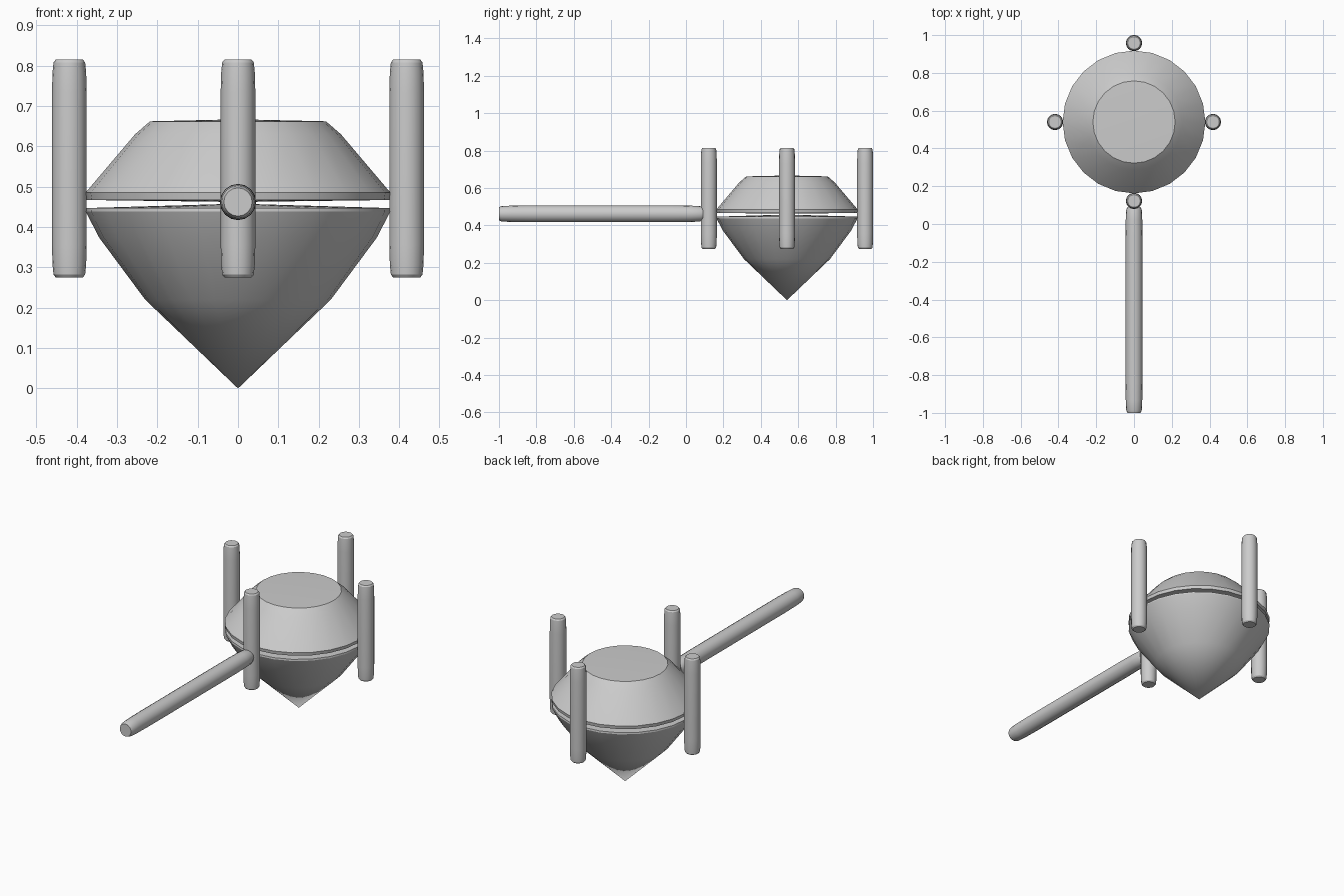
import bpy, bmesh, math
from mathutils import Matrix

if "Cube" in bpy.data.objects:
    bpy.data.objects.remove(bpy.data.objects["Cube"])

CY = 0.54  # body axis position along y


def lathe(name, profile, sides, matrix):
    """Revolve (radius, z) points about z; radius 0 becomes a pole."""
    bm = bmesh.new()
    rings = []
    for r, z in profile:
        if r == 0:
            rings.append([bm.verts.new((0, 0, z))])
        else:
            rings.append([bm.verts.new((r * math.cos(2 * math.pi * i / sides),
                                        r * math.sin(2 * math.pi * i / sides), z))
                          for i in range(sides)])
    for a, b in zip(rings, rings[1:]):
        for i in range(sides):
            j = (i + 1) % sides
            if len(a) == 1:
                bm.faces.new((a[0], b[j], b[i]))
            elif len(b) == 1:
                bm.faces.new((a[i], a[j], b[0]))
            else:
                bm.faces.new((a[i], a[j], b[j], b[i]))
    bmesh.ops.recalc_face_normals(bm, faces=bm.faces[:])
    mesh = bpy.data.meshes.new(name)
    bm.to_mesh(mesh)
    bm.free()
    obj = bpy.data.objects.new(name, mesh)
    bpy.context.collection.objects.link(obj)
    obj.matrix_world = matrix
    bpy.ops.object.select_all(action='DESELECT')
    obj.select_set(True)
    bpy.context.view_layer.objects.active = obj
    bpy.ops.object.shade_smooth_by_angle(angle=math.radians(30))
    return obj


def rod(name, radius, length, matrix):
    """Rod with softly rounded ends, centred on its own z axis."""
    half = [(0, 0.5), (0.78, 0.5), (0.91, 0.487), (0.97, 0.44), (1, 0.35)]
    pts = half + [(r, -t) for r, t in reversed(half)]
    return lathe(name, [(r * radius, t * length) for r, t in pts], 16, matrix)


body = Matrix.Translation((0, CY, 0))

# Pointed lower shell
lathe("lower_shell", [(0, 0), (0.23, 0.22), (0.345, 0.375), (0.377, 0.438),
                      (0.376, 0.447), (0, 0.458)], 24, body)

# Domed upper shell, separated by a thin seam
lathe("upper_shell", [(0, 0.462), (0.375, 0.467), (0.378, 0.485),
                      (0.255, 0.63), (0.218, 0.662), (0, 0.667)], 24, body)

# Four upright posts around the rim
for k, side in enumerate(("right", "back", "left", "front")):
    a = k * math.pi / 2
    rod(side + "_post", 0.043, 0.54,
        Matrix.Translation((0.418 * math.cos(a), CY + 0.418 * math.sin(a), 0.545)))

# Long handle reaching forward from the front post
rod("handle", 0.045, 1.09,
    Matrix.Translation((0, -0.455, 0.462)) @ Matrix.Rotation(math.pi / 2, 4, 'X'))
